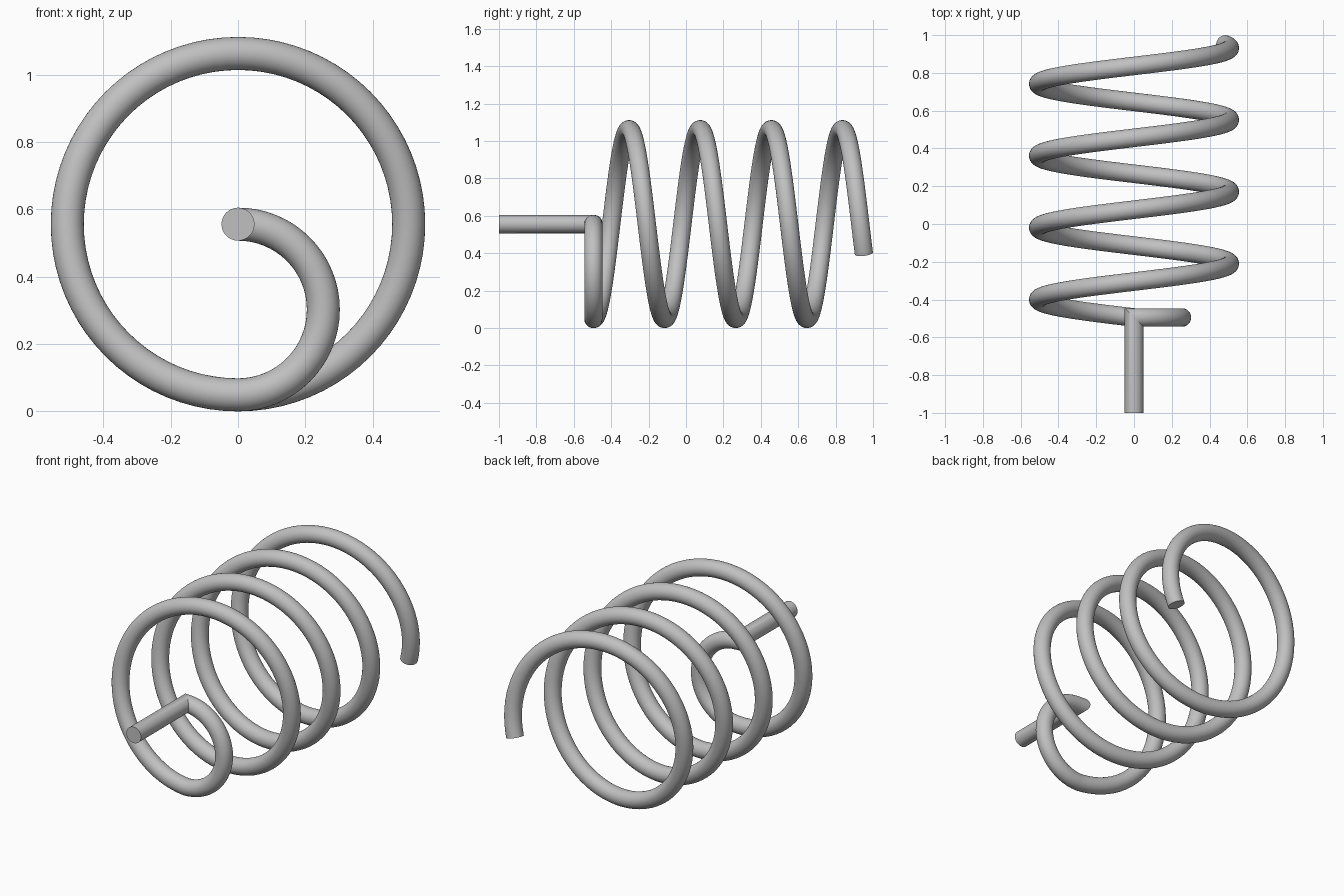
import bpy, bmesh
from math import sin, cos, pi, tau
from mathutils import Vector

cube = bpy.data.objects.get("Cube")
if cube:
    bpy.data.objects.remove(cube, do_unlink=True)

WIRE = 0.049       # wire radius
COIL = 0.507       # coil centreline radius
AXIS_Z = 0.556     # height of the coil axis
START_Y = -0.495   # where the coil begins
PITCH = 0.3805
TURNS = 3.8
SIDES = 32


def wire_path():
    # Straight tang along the axis
    path = [Vector((0, -1, AXIS_Z))]
    # Half-circle hook from the axis down to the coil
    r = COIL / 2
    for i in range(33):
        a = pi * i / 32
        path.append(Vector((r * sin(a), START_Y, AXIS_Z - r + r * cos(a))))
    # Helical coil
    steps = round(TURNS * 80)
    for i in range(1, steps + 1):
        t = TURNS * i / steps
        a = tau * t
        path.append(Vector((-COIL * sin(a), START_Y + PITCH * t,
                            AXIS_Z - COIL * cos(a))))
    return path


def sweep(name, path, radius, material):
    # Carry a circle along the path, mitring it at every joint
    bm = bmesh.new()
    dirs = [(b - a).normalized() for a, b in zip(path, path[1:])]
    side = dirs[0].orthogonal().normalized()
    up = dirs[0].cross(side)
    ring = [path[0] + radius * (side * cos(tau * k / SIDES) + up * sin(tau * k / SIDES))
            for k in range(SIDES)]
    previous = [bm.verts.new(p) for p in ring]
    bm.faces.new(previous)
    for i, d in enumerate(dirs):
        centre = path[i + 1]
        normal = d + dirs[i + 1] if i + 1 < len(dirs) else d
        ring = [p + d * ((centre - p).dot(normal) / d.dot(normal)) for p in ring]
        current = [bm.verts.new(p) for p in ring]
        for k in range(SIDES):
            n = (k + 1) % SIDES
            bm.faces.new((previous[k], previous[n], current[n], current[k]))
        previous = current
    bm.faces.new(previous)
    bmesh.ops.recalc_face_normals(bm, faces=bm.faces)
    mesh = bpy.data.meshes.new(name)
    bm.to_mesh(mesh)
    bm.free()
    mesh.materials.append(material)
    obj = bpy.data.objects.new(name, mesh)
    bpy.context.collection.objects.link(obj)
    return obj


# Plain grey steel
steel = bpy.data.materials.new("grey_steel")
steel.use_nodes = True
colour = (0.53, 0.53, 0.53, 1)
steel.diffuse_color = colour
steel.node_tree.nodes["Principled BSDF"].inputs["Base Color"].default_value = colour

spring = sweep("coil_spring", wire_path(), WIRE, steel)
bpy.ops.object.select_all(action='DESELECT')
spring.select_set(True)
bpy.context.view_layer.objects.active = spring
bpy.ops.object.shade_smooth_by_angle(angle=pi / 6)
